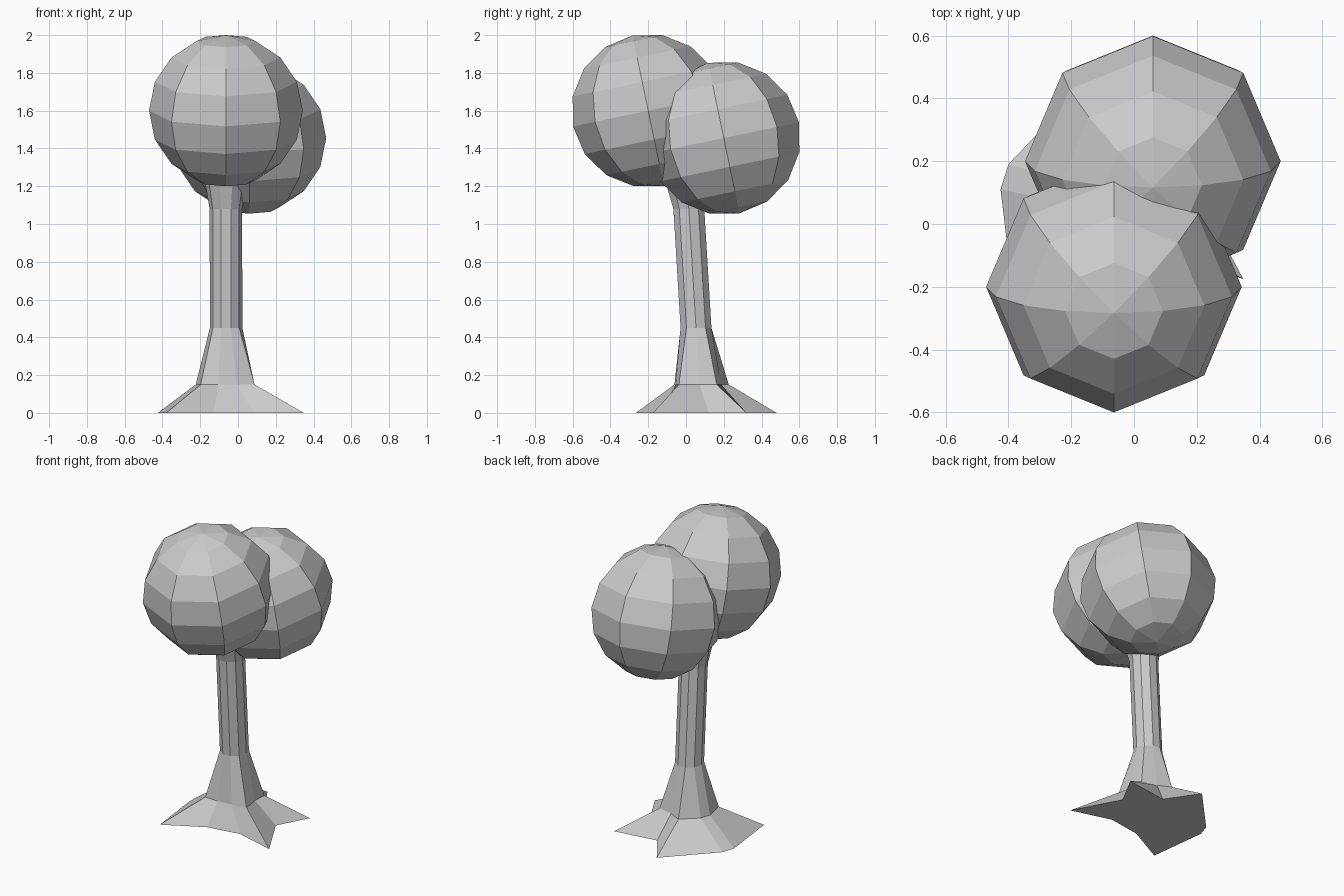
import bpy, bmesh, math
from mathutils import Matrix

if "Cube" in bpy.data.objects:
    bpy.data.objects.remove(bpy.data.objects["Cube"])

SIDES = 10


def make_object(name, bm):
    bmesh.ops.recalc_face_normals(bm, faces=bm.faces[:])
    mesh = bpy.data.meshes.new(name)
    bm.to_mesh(mesh)
    bm.free()
    obj = bpy.data.objects.new(name, mesh)
    bpy.context.collection.objects.link(obj)
    return obj


def circle(cx, cy, r):
    return [(cx + r * math.cos(math.tau * i / SIDES),
             cy + r * math.sin(math.tau * i / SIDES)) for i in range(SIDES)]


# Trunk: ten-sided rings lofted up from a star-shaped root outline
roots = [(0.19, 0.12), (0.297, 0.32), (0.013, 0.28), (-0.124, 0.48),
         (-0.40, 0.19), (-0.425, 0.11), (-0.38, -0.265), (-0.13, -0.134),
         (0.086, -0.10), (0.348, -0.175)]
flare = [(0.8 * a + 0.2 * c, 0.8 * b + 0.2 * d)
         for (a, b), (c, d) in zip(circle(-0.065, 0.06, 0.108), roots)]
sections = [(0.0, roots), (0.15, flare),
            (0.45, circle(-0.063, 0.053, 0.086)),
            (1.08, circle(-0.064, 0.015, 0.086)),
            (1.20, circle(-0.064, 0.0, 0.107)),
            (1.40, circle(-0.064, -0.03, 0.12))]
bm = bmesh.new()
rings = [[bm.verts.new((x, y, z)) for x, y in pts] for z, pts in sections]
for low, high in zip(rings, rings[1:]):
    for i in range(SIDES):
        j = (i + 1) % SIDES
        bm.faces.new((low[i], low[j], high[j], high[i]))
bm.faces.new(rings[0][::-1])
bm.faces.new(rings[-1])
make_object("trunk", bm)

# Foliage: two low-poly balls tipped half a facet towards the front
for name, centre in (("front_foliage", (-0.064, -0.20, 1.60)),
                     ("back_foliage", (0.06, 0.20, 1.455))):
    bm = bmesh.new()
    bmesh.ops.create_uvsphere(
        bm, u_segments=8, v_segments=8, radius=0.407,
        matrix=Matrix.Translation(centre) @ Matrix.Rotation(math.radians(11.8), 4, 'X'))
    make_object(name, bm)
